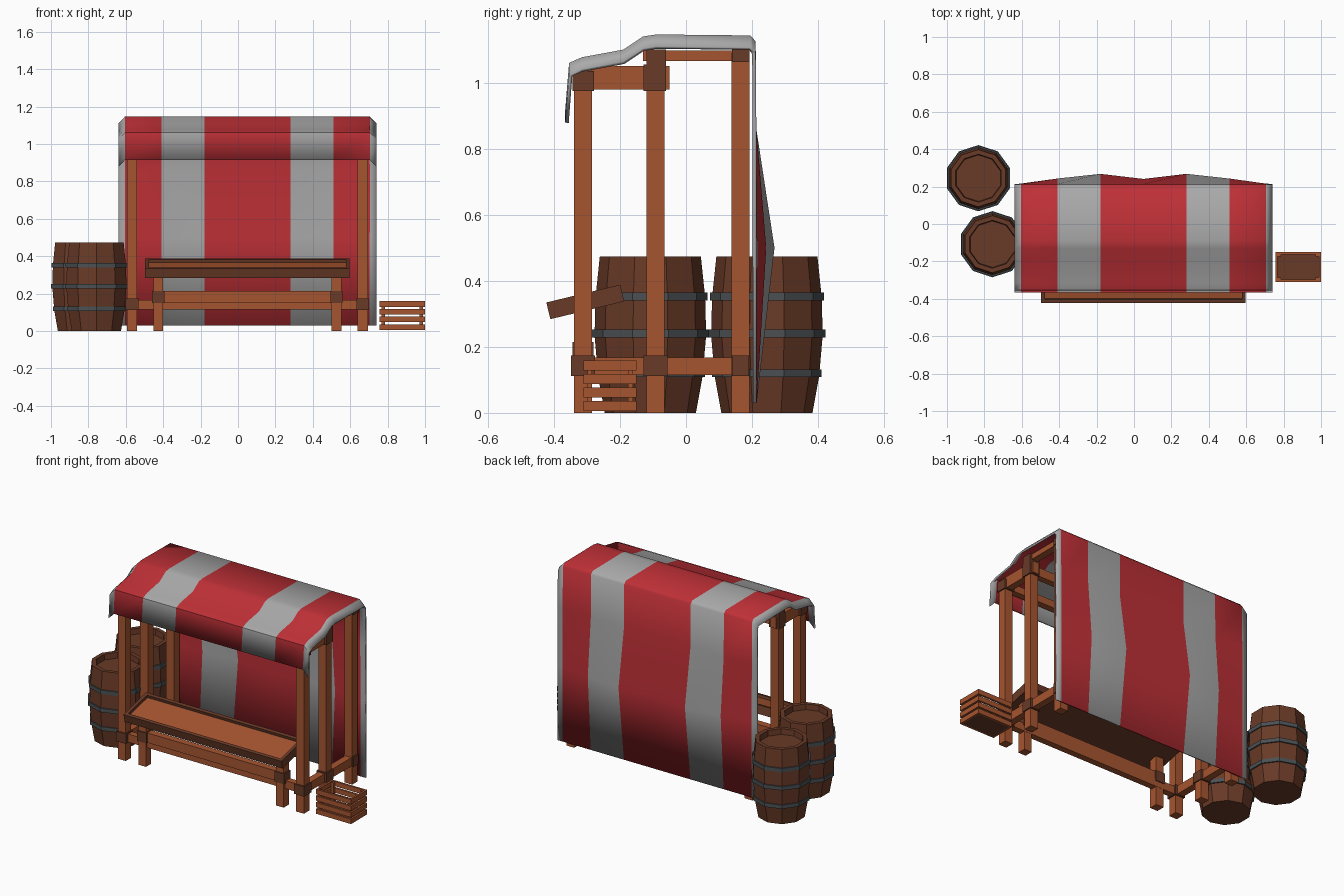
import bpy, bmesh, math
from mathutils import Matrix, Vector

if "Cube" in bpy.data.objects:
    bpy.data.objects.remove(bpy.data.objects["Cube"])


def mat(name, rgb):
    m = bpy.data.materials.new(name)
    m.diffuse_color = (*rgb, 1)
    m.use_nodes = True
    m.node_tree.nodes["Principled BSDF"].inputs["Base Color"].default_value = m.diffuse_color
    return m


RED = mat("red_cloth", (0.52, 0.03, 0.038))
GREY = mat("grey_cloth", (0.40, 0.40, 0.40))
WOOD = mat("light_wood", (0.38, 0.09, 0.03))
DARK = mat("dark_wood", (0.14, 0.042, 0.02))
IRON = mat("iron", (0.07, 0.08, 0.085))


def finish(name, bm, mats):
    me = bpy.data.meshes.new(name)
    bm.to_mesh(me)
    bm.free()
    for m in mats:
        me.materials.append(m)
    ob = bpy.data.objects.new(name, me)
    bpy.context.collection.objects.link(ob)
    return ob


def box(name, x, y, z, m, matrix=None):
    """Box from (min, max) ranges."""
    bm = bmesh.new()
    size = [r[1] - r[0] for r in (x, y, z)]
    mid = [(r[1] + r[0]) / 2 for r in (x, y, z)]
    bmesh.ops.create_cube(bm, size=1, matrix=Matrix.Translation(mid) @ Matrix.Diagonal((*size, 1)))
    ob = finish(name, bm, [m])
    if matrix:
        ob.matrix_world = matrix
    return ob


def lathe(name, profile, loc, m, closed=False, sides=10):
    """Flat-shaded turned shape with vertices on the y axis."""
    bm = bmesh.new()
    rings = []
    for r, z in profile:
        rings.append([bm.verts.new((r * math.cos(a), r * math.sin(a), z))
                      for a in (math.pi / 2 + math.tau * k / sides for k in range(sides))])
    pairs = list(zip(rings, rings[1:]))
    if closed:
        pairs.append((rings[-1], rings[0]))
    else:
        bm.faces.new(rings[0][::-1])
        bm.faces.new(rings[-1])
    for a, b in pairs:
        for k in range(sides):
            n = (k + 1) % sides
            bm.faces.new((a[k], a[n], b[n], b[k]))
    bmesh.ops.recalc_face_normals(bm, faces=bm.faces)
    ob = finish(name, bm, [m])
    ob.location = loc
    return ob


# Striped canopy: front flap, stepped roof and billowing back cloth
xs = [-0.64, -0.605, -0.41, -0.18, 0.05, 0.28, 0.51, 0.705, 0.74]
bulge = [0, 0.003, 0.03, 0.055, 0.028, 0.055, 0.03, 0.003, 0]
stripes = [1, 0, 1, 0, 0, 1, 0, 1]
profile = [(-0.366, 0.915), (-0.354, 1.06), (-0.315, 1.077), (-0.19, 1.10), (-0.13, 1.14),
           (-0.09, 1.146), (0.195, 1.143), (0.211, 1.125), (0.213, 0.86), (0.213, 0.5), (0.214, 0.03)]
bm = bmesh.new()
cols = []
for i, x in enumerate(xs):
    drop = 0.036 if i in (0, len(xs) - 1) else 0
    col = []
    for j, (y, z) in enumerate(profile):
        col.append(bm.verts.new((x, y + (bulge[i] if j == 9 else 0), z - (drop if j < 8 else 0))))
    cols.append(col)
for i, s in enumerate(stripes):
    for j in range(len(profile) - 1):
        f = bm.faces.new((cols[i][j], cols[i + 1][j], cols[i + 1][j + 1], cols[i][j + 1]))
        f.material_index = s
canopy = finish("striped_canopy", bm, [RED, GREY])
sol = canopy.modifiers.new("thickness", 'SOLIDIFY')
sol.thickness = 0.011
sol.offset = -1
bpy.context.view_layer.objects.active = canopy
canopy.select_set(True)
bpy.ops.object.shade_smooth_by_angle(angle=math.radians(50))

# Frame: posts, side rails, top beams and dark joint blocks on both ends
for side, cx in (("left", -0.567), ("right", 0.667)):
    post_x = (cx - 0.027, cx + 0.027)
    rail_x = (cx - 0.022, cx + 0.022)
    joint_x = (cx - 0.034, cx + 0.034)
    for pos, y, top in (("front", -0.312, 1.04), ("middle", -0.092, 1.09), ("back", 0.165, 1.09)):
        box(f"{side}_{pos}_post", post_x, (y - 0.027, y + 0.027), (0, top), WOOD)
        h = 0.026 if pos == "back" else 0.036
        box(f"{side}_{pos}_lower_joint", joint_x, (y - h, y + h), (0.112, 0.174), DARK)
    box(f"{side}_lower_rail", rail_x, (-0.33, 0.15), (0.115, 0.168), WOOD)
    box(f"{side}_front_top_beam", rail_x, (-0.335, -0.05), (0.98, 1.05), WOOD)
    box(f"{side}_rear_top_beam", rail_x, (-0.13, 0.19), (1.065, 1.097), WOOD)
    for n, y, z in (("front", (-0.343, -0.278), (0.975, 1.035)),
                    ("middle", (-0.128, -0.06), (0.975, 1.055)),
                    ("upper", (-0.12, -0.06), (1.05, 1.1)),
                    ("back", (0.14, 0.193), (1.062, 1.1))):
        box(f"{side}_{n}_top_joint", joint_x, y, z, DARK)

# Long beams joining the two ends
for n, y, z in (("front_lower_beam", -0.305, (0.115, 0.165)),
                ("front_upper_beam", -0.31, (0.985, 1.03)),
                ("middle_upper_beam", -0.092, (0.985, 1.04)),
                ("back_upper_beam", 0.165, (1.065, 1.097))):
    box(n, (-0.567, 0.667), (y - 0.02, y + 0.02), z, WOOD)

# Counter: two legs, rail and tilted tray
for side, cx in (("left", -0.427), ("right", 0.527)):
    box(f"counter_{side}_leg", (cx - 0.026, cx + 0.026), (-0.338, -0.286), (0, 0.31), WOOD)
    box(f"counter_{side}_joint", (cx - 0.033, cx + 0.033), (-0.344, -0.28), (0.15, 0.215), DARK)
box("counter_rail", (-0.43, 0.53), (-0.334, -0.29), (0.152, 0.213), WOOD)
tilt = Matrix.Translation((0.05, -0.305, 0.336)) @ Matrix.Rotation(math.radians(13.5), 4, 'X')
box("tray_base", (-0.545, 0.545), (-0.112, 0.112), (-0.026, 0), DARK, tilt)
box("tray_floor", (-0.53, 0.53), (-0.1, 0.1), (-0.002, 0.008), WOOD, tilt)
for s in (-1, 1):
    box("tray_long_edge", (-0.547, 0.547), tuple(sorted((s * 0.115, s * 0.095))), (-0.026, 0.026), DARK, tilt)
    box("tray_short_edge", tuple(sorted((s * 0.547, s * 0.527))), (-0.095, 0.095), (-0.026, 0.026), DARK, tilt)

# Slatted crate
cc = Vector((0.878, -0.23, 0))
place = Matrix.Translation(cc)
for k in range(4):
    z = (0.006 + k * 0.041, 0.036 + k * 0.041)
    for s in (-1, 1):
        box("crate_long_slat", (-0.122, 0.122), tuple(sorted((s * 0.08, s * 0.068))), z, WOOD, place)
        box("crate_short_slat", tuple(sorted((s * 0.122, s * 0.11))), (-0.068, 0.068), z, WOOD, place)
box("crate_floor", (-0.112, 0.112), (-0.07, 0.07), (0.006, 0.018), DARK, place)
for sx in (-1, 1):
    for sy in (-1, 1):
        box("crate_corner", tuple(sorted((sx * 0.111, sx * 0.093))),
            tuple(sorted((sy * 0.069, sy * 0.055))), (0.008, 0.155), WOOD, place)

# Ten-sided barrels with iron hoops and sunken lids
body = [(0.138, 0), (0.158, 0.11), (0.169, 0.235), (0.166, 0.35), (0.153, 0.474),
        (0.128, 0.474), (0.124, 0.44)]
for n, loc in (("back_barrel", (-0.832, 0.245, 0)), ("front_barrel", (-0.757, -0.108, 0))):
    lathe(n, body, loc, DARK)
    for z, r in ((0.12, 0.166), (0.24, 0.177), (0.352, 0.173)):
        lathe(n + "_hoop", [(r, z - 0.012), (r, z + 0.012), (r - 0.03, z + 0.012), (r - 0.03, z - 0.012)],
              loc, IRON, closed=True)
